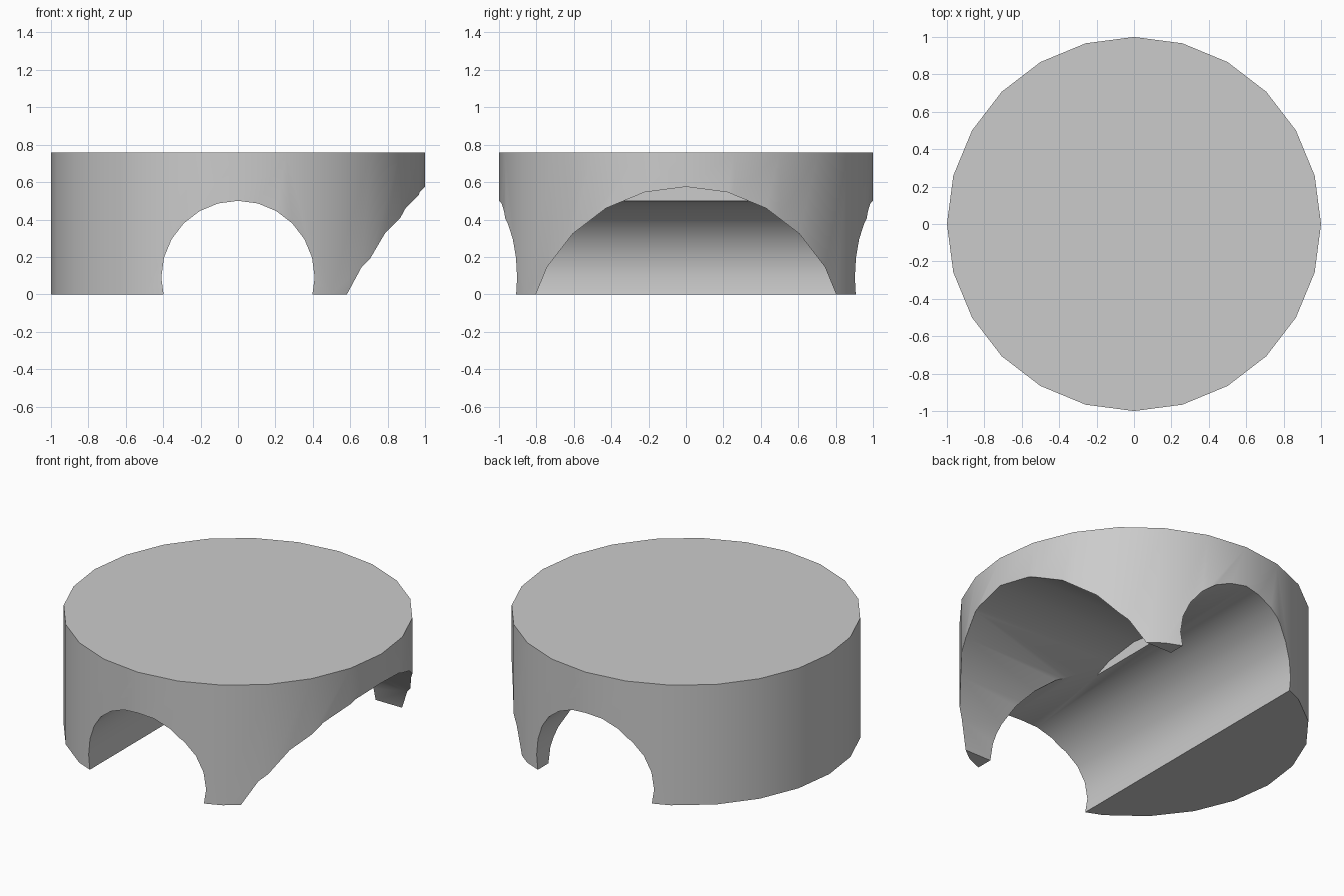
import bpy
from math import pi, radians
from mathutils import Matrix

cube = bpy.data.objects.get("Cube")
if cube:
    bpy.data.objects.remove(cube, do_unlink=True)

HEIGHT = 0.757
SIDES = 24

# Single plain grey
grey = bpy.data.materials.new("plain grey")
grey.use_nodes = True
colour = (0.6, 0.6, 0.6, 1)
grey.diffuse_color = colour
grey.node_tree.nodes["Principled BSDF"].inputs["Base Color"].default_value = colour


def cylinder(name, radius, depth, centre, turn=None):
    """24-sided cylinder, baked into place so its corners line up with the axes."""
    bpy.ops.mesh.primitive_cylinder_add(vertices=SIDES, radius=radius, depth=depth)
    obj = bpy.context.object
    obj.name = name
    matrix = Matrix.Translation(centre)
    if turn:
        matrix = matrix @ Matrix.Rotation(pi / 2, 4, turn)
    obj.data.transform(matrix)
    obj.data.materials.append(grey)
    return obj


# Round body
drum = cylinder("drum_body", 1, HEIGHT, (0, 0, HEIGHT / 2))

# Tunnel straight through from front to back, and a wide arch reaching to the middle
tunnel = cylinder("tunnel_cutter", 0.41, 3, (0, 0, 0.09), "X")
arch = cylinder("side_arch_cutter", 0.857, 1.5, (0.75, 0, -0.282), "Y")

for cutter in (tunnel, arch):
    bpy.context.view_layer.objects.active = drum
    cut = drum.modifiers.new(cutter.name, "BOOLEAN")
    cut.operation = "DIFFERENCE"
    cut.solver = "EXACT"
    cut.object = cutter
    bpy.ops.object.modifier_apply(modifier=cut.name)
    cutter.hide_render = True
    cutter.hide_set(True)
    cutter.hide_viewport = True

# Smooth curved walls, crisp cut edges
bpy.ops.object.select_all(action="DESELECT")
drum.select_set(True)
bpy.context.view_layer.objects.active = drum
bpy.ops.object.shade_smooth_by_angle(angle=radians(30))
